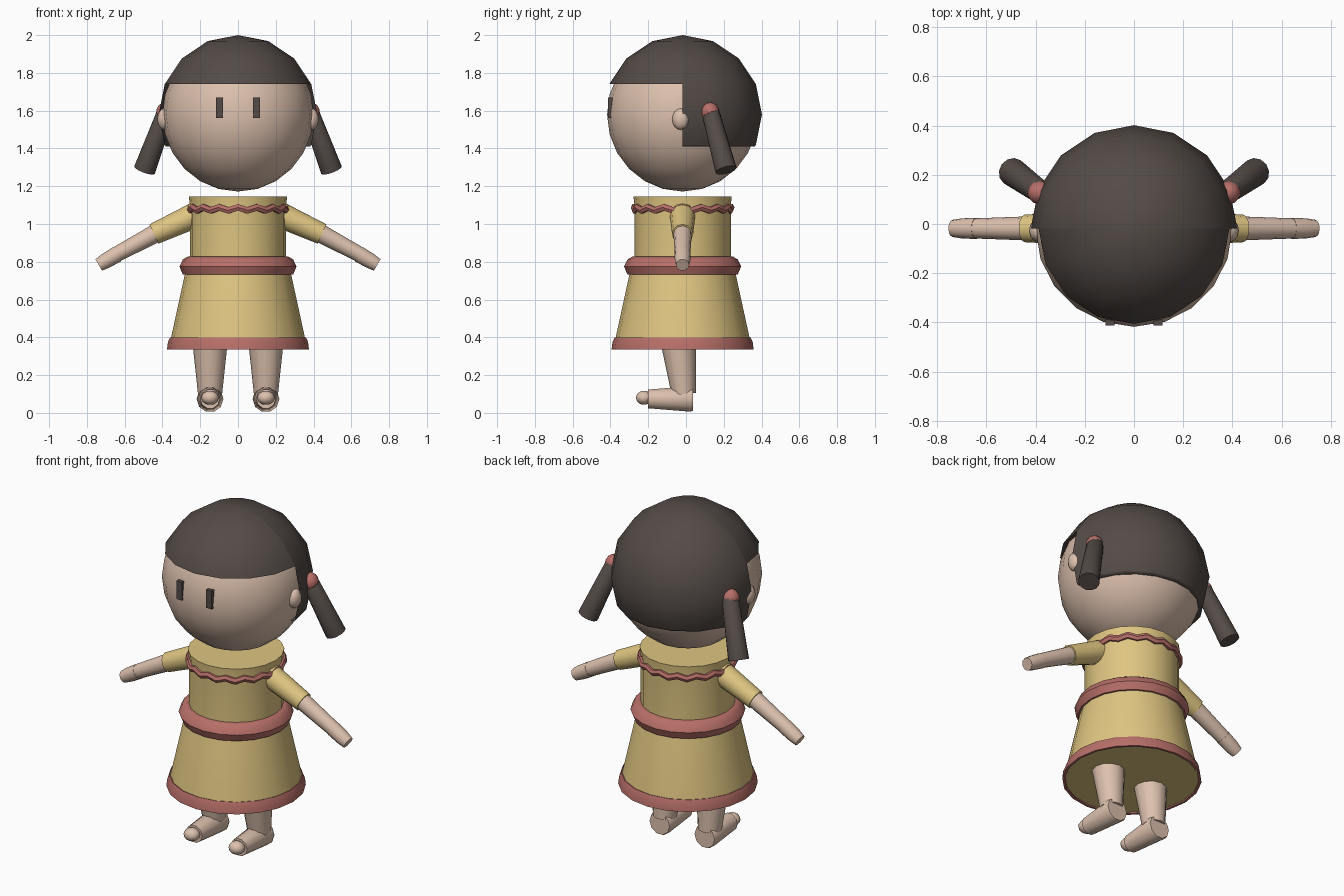
import bpy, bmesh, math
from mathutils import Vector, Matrix

if "Cube" in bpy.data.objects:
    bpy.data.objects.remove(bpy.data.objects["Cube"], do_unlink=True)

CY = -0.018                      # depth of the body axis
HEAD = Vector((0, CY, 1.58))


def material(name, rgb):
    m = bpy.data.materials.new(name)
    m.use_nodes = True
    m.diffuse_color = (*rgb, 1)
    m.node_tree.nodes["Principled BSDF"].inputs["Base Color"].default_value = (*rgb, 1)
    return m


SKIN = material("skin", (0.72, 0.53, 0.42))
YELLOW = material("yellow cloth", (0.74, 0.56, 0.22))
RED = material("dusty red trim", (0.48, 0.16, 0.14))
HAIR = material("dark brown hair", (0.088, 0.070, 0.063))


def finish(name, bm, mat, angle=40):
    bmesh.ops.recalc_face_normals(bm, faces=bm.faces[:])
    me = bpy.data.meshes.new(name)
    bm.to_mesh(me)
    bm.free()
    me.materials.append(mat)
    me.shade_smooth()
    me.set_sharp_from_angle(angle=math.radians(angle))
    ob = bpy.data.objects.new(name, me)
    bpy.context.collection.objects.link(ob)
    return ob


def lathe(name, profile, mat, sides=20, matrix=None, closed=False, caps=True):
    """Spin (radius, height) points round z; closed makes a ring."""
    bm = bmesh.new()
    rings = [[bm.verts.new((r * math.cos(2 * math.pi * i / sides),
                            r * math.sin(2 * math.pi * i / sides), z))
              for i in range(sides)] for r, z in profile]
    pairs = list(zip(rings, rings[1:])) + ([(rings[-1], rings[0])] if closed else [])
    for a, b in pairs:
        for i in range(sides):
            j = (i + 1) % sides
            bm.faces.new((a[i], a[j], b[j], b[i]))
    if caps and not closed:
        bm.faces.new(rings[0])
        bm.faces.new(rings[-1])
    bm.transform(matrix or Matrix.Translation((0, CY, 0)))
    return finish(name, bm, mat)


def limb(name, a, b, profile, mat, sides=12):
    """Tapered tube from a to b; profile holds (radius, fraction of length)."""
    a, b = Vector(a), Vector(b)
    d = b - a
    m = Matrix.Translation(a) @ d.to_track_quat('Z', 'Y').to_matrix().to_4x4()
    return lathe(name, [(r, t * d.length) for r, t in profile], mat, sides, m)


def ball(name, centre, size, mat, seg=16, rings=8):
    bm = bmesh.new()
    bmesh.ops.create_uvsphere(bm, u_segments=seg, v_segments=rings, radius=1)
    bm.transform(Matrix.Translation(centre) @ Matrix.Diagonal((*size, 1)))
    return finish(name, bm, mat, 60)


def hair_shell(name, low, side):
    """Part of a sphere above height low, in front (-1) or behind (1) the axis."""
    bm = bmesh.new()
    bmesh.ops.create_uvsphere(bm, u_segments=16, v_segments=8, radius=0.42)
    bm.transform(Matrix.Translation(HEAD))
    for co, no in (((0, 0, low), (0, 0, -1)), ((0, CY, 0), (0, -side, 0))):
        geom = bm.verts[:] + bm.edges[:] + bm.faces[:]
        bmesh.ops.bisect_plane(bm, geom=geom, plane_co=co, plane_no=no, clear_outer=True)
    # thin inward lip that closes the gap to the head
    rim = [e for e in bm.edges if e.is_boundary and
           all(abs(v.co.z - low) < 1e-4 for v in e.verts)]
    new = bmesh.ops.extrude_edge_only(bm, edges=rim)["geom"]
    for v in (g for g in new if isinstance(g, bmesh.types.BMVert)):
        v.co.x *= 0.92
        v.co.y = CY + (v.co.y - CY) * 0.92
    return finish(name, bm, HAIR, 60)


# Head and hair
ball("head", HEAD, (0.40, 0.40, 0.408), SKIN, 20, 12)
hair_shell("hair_fringe", 1.74, -1)
hair_shell("hair_back", 1.41, 1)

# Dress
lathe("bodice", [(0.255, 0.78), (0.255, 1.10), (0.26, 1.145)], YELLOW)
lathe("skirt", [(0.362, 0.342), (0.354, 0.40), (0.28, 0.74)], YELLOW)
lathe("belt", [(0.25, 0.825), (0.268, 0.827), (0.292, 0.812), (0.31, 0.775),
               (0.292, 0.732), (0.26, 0.73)], RED, closed=True)
lathe("hem", [(0.35, 0.398), (0.36, 0.40), (0.371, 0.375), (0.376, 0.335),
              (0.362, 0.335)], RED, closed=True)

# Scalloped collar trim
SIDES, BUMPS = 64, 16
trim = lathe("collar_trim",
             [(0.257 + 0.017 * math.cos(k * math.pi / 3),
               1.08 + 0.020 * math.sin(k * math.pi / 3)) for k in range(6)],
             RED, SIDES, closed=True)
for v in trim.data.vertices:
    v.co.z += 0.008 * math.cos(BUMPS * math.atan2(v.co.y - CY, v.co.x))

# Paired parts
for s, side in ((1, "left"), (-1, "right")):
    # Face
    ball(side + "_ear", (s * 0.39, -0.027, 1.555), (0.037, 0.046, 0.057), SKIN, 12, 8)
    bm = bmesh.new()
    bmesh.ops.create_cube(bm, size=1)
    bm.transform(Matrix.Translation((s * 0.098, -0.395, 1.615)) @
                 Matrix.Diagonal((0.036, 0.036, 0.108, 1)))
    finish(side + "_eye", bm, HAIR)

    # Pigtail
    ball(side + "_hair_tie", (s * 0.385, 0.128, 1.592), (0.048, 0.048, 0.052), RED, 12, 8)
    limb(side + "_pigtail", (s * 0.375, 0.125, 1.61), (s * 0.495, 0.212, 1.285),
         [(0.03, 0), (0.047, 0.06), (0.058, 1)], HAIR)

    # Arm
    limb(side + "_sleeve", (s * 0.22, CY, 1.05), (s * 0.445, CY, 0.947),
         [(0.068, 0), (0.056, 1)], YELLOW)
    limb(side + "_forearm", (s * 0.40, CY, 0.97), (s * 0.645, CY, 0.838),
         [(0.050, 0), (0.041, 1)], SKIN)
    limb(side + "_hand", (s * 0.64, CY, 0.84), (s * 0.737, CY, 0.783),
         [(0.043, 0), (0.041, 0.6), (0.035, 1)], SKIN)

    # Leg and foot
    x = s * 0.148
    limb(side + "_leg", (x, -0.045, 0.42), (x, -0.012, 0.10),
         [(0.098, 0), (0.064, 1)], SKIN)
    limb(side + "_foot", (x, 0.037, 0.074), (x, -0.20, 0.074),
         [(0.066, 0), (0.071, 0.06), (0.052, 1)], SKIN, 10)
    ball(side + "_toe", (x, -0.222, 0.080), (0.046, 0.043, 0.037), SKIN, 12, 8)
